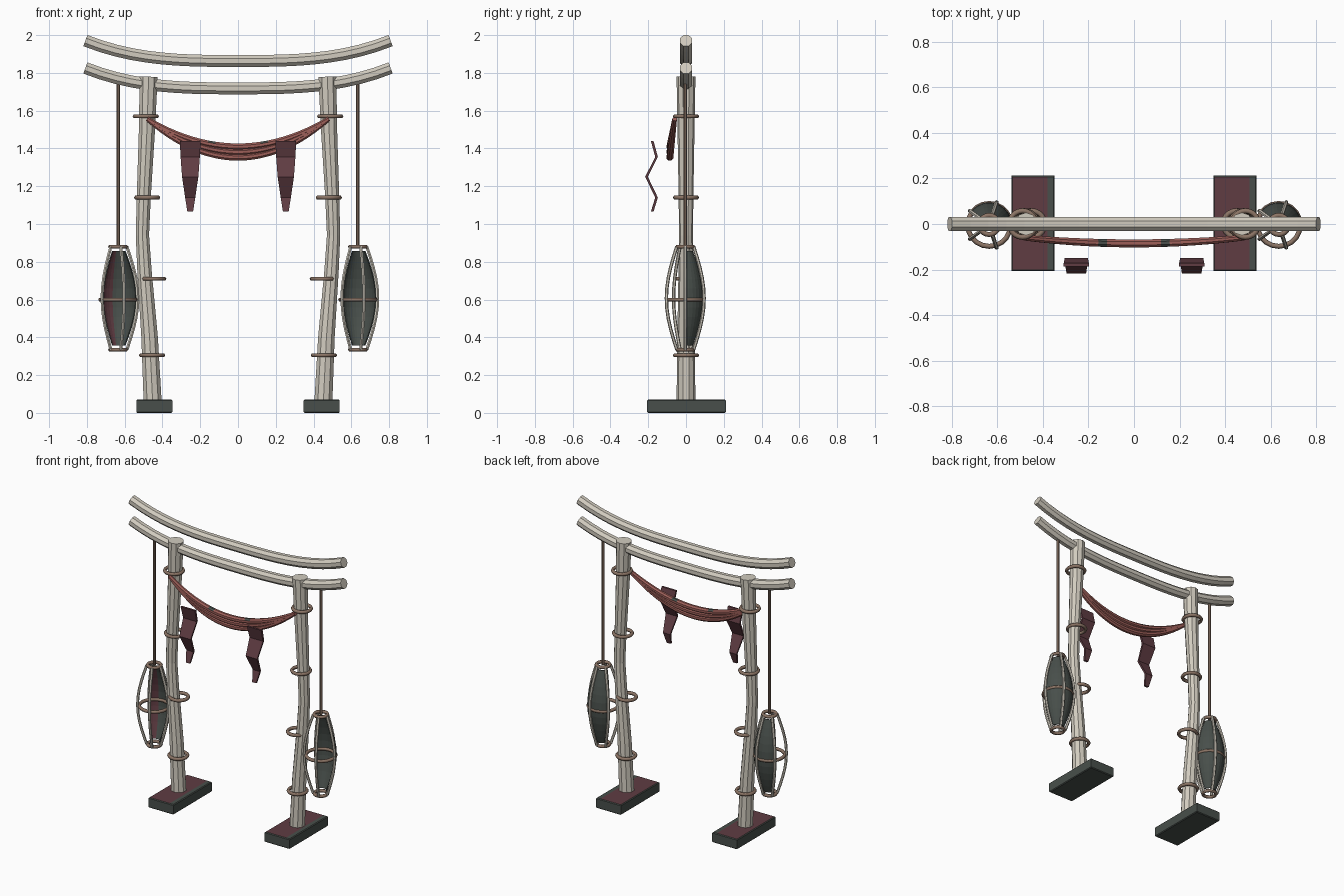
import bpy, bmesh, math
from mathutils import Vector

cube = bpy.data.objects.get("Cube")
if cube:
    bpy.data.objects.remove(cube, do_unlink=True)


def material(name, rgb):
    m = bpy.data.materials.new(name)
    m.use_nodes = True
    m.diffuse_color = (*rgb, 1)
    m.node_tree.nodes["Principled BSDF"].inputs["Base Color"].default_value = (*rgb, 1)
    return m


BONE = material("pale wood", (0.64, 0.60, 0.52))
DARK = material("dark slate", (0.065, 0.078, 0.070))
MAROON = material("maroon", (0.115, 0.045, 0.055))
RED = material("faded red", (0.34, 0.115, 0.10))
BROWN = material("brown cord", (0.26, 0.175, 0.13))


def finish(name, bm, *mats):
    bmesh.ops.recalc_face_normals(bm, faces=bm.faces)
    mesh = bpy.data.meshes.new(name)
    bm.to_mesh(mesh)
    bm.free()
    for m in mats:
        mesh.materials.append(m)
    obj = bpy.data.objects.new(name, mesh)
    bpy.context.collection.objects.link(obj)
    return obj


def loft(bm, loops):
    """Bridge equal closed loops and cap both ends."""
    rings = [[bm.verts.new(p) for p in loop] for loop in loops]
    n = len(rings[0])
    for a, b in zip(rings, rings[1:]):
        for i in range(n):
            j = (i + 1) % n
            bm.faces.new((a[i], a[j], b[j], b[i]))
    bm.faces.new(rings[0])
    bm.faces.new(rings[-1])


def tube(name, path, radii, sides, *mats):
    path = [Vector(p) for p in path]
    if not isinstance(radii, list):
        radii = [radii] * len(path)
    loops = []
    for i, (p, r) in enumerate(zip(path, radii)):
        t = path[min(i + 1, len(path) - 1)] - path[max(i - 1, 0)]
        u = t.cross(Vector((0, 1, 0))).normalized()
        v = t.cross(u).normalized()
        angles = [2 * math.pi * (k + 0.5) / sides for k in range(sides)]
        loops.append([p + r * (math.cos(a) * u + math.sin(a) * v) for a in angles])
    bm = bmesh.new()
    loft(bm, loops)
    return finish(name, bm, *mats)


def ring(name, centre, major, minor, mat):
    bpy.ops.mesh.primitive_torus_add(location=centre, major_radius=major, minor_radius=minor,
                                     major_segments=20, minor_segments=6)
    obj = bpy.context.object
    obj.name = name
    obj.data.materials.append(mat)
    bpy.ops.object.shade_smooth_by_angle(angle=math.radians(65))


# Two upswept crossbeams
for name, z in (("upper_beam", 1.863), ("lower_beam", 1.718)):
    steps = [i / 10 for i in range(-10, 11)]
    tube(name, [(0.808 * t, 0, z + 0.108 * abs(t) ** 3) for t in steps], 0.034, 8, BONE)


# Lantern outline, with u running from bottom to top
def cage_point(cx, u, angle, inset=0.0):
    r = 0.047 + 0.058 * math.sin(math.pi * u) - inset
    return Vector((cx + r * math.cos(angle), r * math.sin(angle) - 0.004, 0.335 + 0.545 * u))


def lantern(side, cx):
    tube(side + "_lantern_cord", [(cx, -0.004, 0.88), (cx, -0.004, 1.76)], 0.010, 8, BROWN)
    ribs = [math.radians(72 * k) for k in range(5)]
    us = [i / 10 for i in range(11)]
    for k, a in enumerate(ribs):
        tube(f"{side}_lantern_rib_{k}", [cage_point(cx, u, a) for u in us], 0.009, 6, BONE)
    for part, z, r in (("bottom", 0.335, 0.042), ("middle", 0.6, 0.094), ("top", 0.88, 0.042)):
        ring(f"{side}_lantern_{part}_ring", (cx, -0.004, z), r, 0.011, BROWN)

    # Curved cover wrapped round the rear ribs only, drawn in at its ends
    arc = [math.radians(12 * k) for k in range(13)]
    bm = bmesh.new()
    loops = []
    for i in range(11):
        u = 0.04 + 0.92 * i / 10
        gap = 0.016 - 0.010 * math.sin(math.pi * u)
        loops.append([cage_point(cx, u, a, gap) for a in arc] +
                     [cage_point(cx, u, a, gap + 0.006) for a in reversed(arc)])
    loft(bm, loops)
    cover = finish(side + "_lantern_cover", bm, DARK, MAROON)
    if cx < 0:
        for f in cover.data.polygons:
            out = Vector((f.center.x - cx, f.center.y, 0))
            inner = out.dot(f.normal) < 0
            f.material_index = int(inner and math.atan2(out.y, out.x) > math.radians(108))


# Posts, plinths, bindings, lanterns and folded streamers on both sides
for side, s in (("right", -1), ("left", 1)):
    post = [(0.452, 0.06), (0.468, 0.4), (0.495, 0.75), (0.506, 0.94),
            (0.499, 1.14), (0.482, 1.5), (0.473, 1.78)]
    tube(side + "_post", [(s * x, 0, z) for x, z in post],
         [0.050, 0.046, 0.040, 0.037, 0.039, 0.045, 0.050], 10, BONE)

    for k, (x, z) in enumerate(((0.455, 0.305), (0.449, 0.71), (0.481, 1.14), (0.488, 1.57))):
        ring(f"{side}_post_binding_{k}", (s * x, 0, z), 0.058, 0.0115, BROWN)

    # Plinth with an inset coloured top
    cx, cy, hx, hy = s * 0.443, 0.003, 0.095, 0.209

    def rect(inset, z, trim=0.0):
        x0, x1, y = cx - hx + inset, cx + hx - inset - trim, hy - inset
        return [(x0, cy - y, z), (x1, cy - y, z), (x1, cy + y, z), (x0, cy + y, z)]

    bm = bmesh.new()
    loft(bm, [rect(0.005, 0), rect(0, 0.005), rect(0, 0.065), rect(0.005, 0.070),
              rect(0.006, 0.070, 0.026)])
    plinth = finish(side + "_plinth", bm, DARK, MAROON)
    top = max(plinth.data.polygons, key=lambda f: (round(f.center.z, 3), f.area))
    top.material_index = 1

    lantern(side, s * 0.635)

    # Zigzag streamer tapering downwards
    folds = [(-0.179, 1.44, 0.055), (-0.156, 1.355, 0.051), (-0.209, 1.25, 0.043),
             (-0.156, 1.14, 0.027), (-0.179, 1.065, 0.015)]
    mid = s * 0.253
    bm = bmesh.new()
    loft(bm, [[(mid - w, y - 0.007, z), (mid + w, y - 0.007, z),
               (mid + w, y + 0.007, z), (mid - w, y + 0.007, z)] for y, z, w in folds])
    finish(side + "_streamer", bm, MAROON)

# Three draped cloth strands, gathered at the posts
for k, low in enumerate((1.353, 1.381, 1.409)):
    steps = [i / 12 for i in range(-12, 13)]
    path = [(0.48 * t, -0.06 - 0.025 * (1 - t * t), low + (1.556 - low) * t * t) for t in steps]
    strand = tube(f"drape_strand_{k}", path, [0.019 - 0.006 * t * t for t in steps], 8, RED, DARK)
    if k == 2:
        for f in strand.data.polygons:
            f.material_index = int(f.normal.z > 0.5 and 0.12 < abs(f.center.x) < 0.16)
